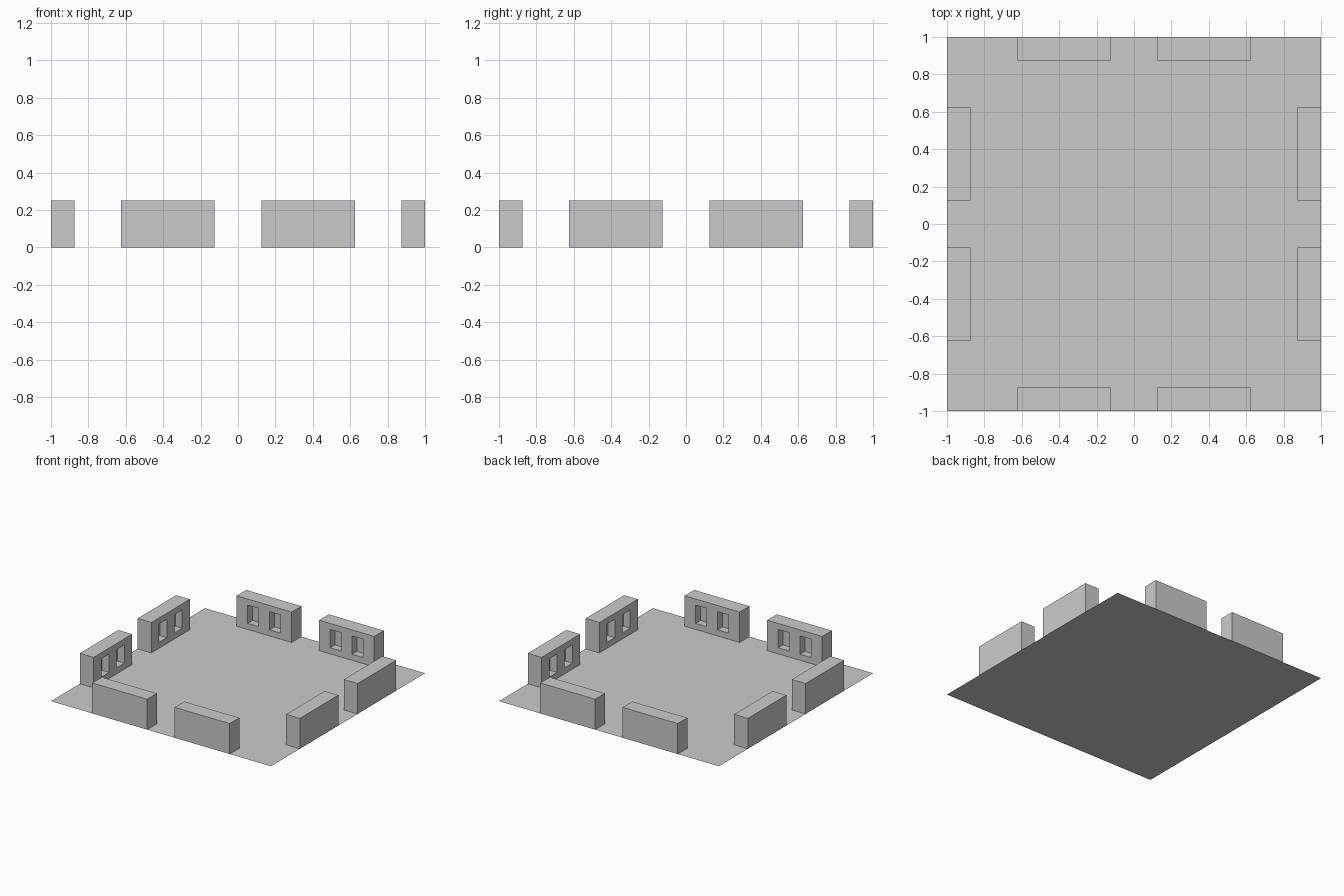
import bpy
import bmesh
from math import pi
from mathutils import Matrix, Vector

cube = bpy.data.objects.get("Cube")
if cube:
    bpy.data.objects.remove(cube, do_unlink=True)

LENGTH, DEPTH, HEIGHT = 0.5, 0.125, 0.25
NICHE_DEPTH = 0.0625

grey = bpy.data.materials.new("plain_grey")
grey.use_nodes = True
colour = (0.6, 0.6, 0.6, 1)
grey.diffuse_color = colour
grey.node_tree.nodes["Principled BSDF"].inputs["Base Color"].default_value = colour


def add_object(name, bm):
    mesh = bpy.data.meshes.new(name)
    bm.to_mesh(mesh)
    bm.free()
    mesh.materials.append(grey)
    obj = bpy.data.objects.new(name, mesh)
    bpy.context.collection.objects.link(obj)
    return obj


def inner_faces(bm):
    bm.normal_update()
    return [f for f in bm.faces if f.normal.y > 0.9]


def cut_inner(bm, axis, value):
    faces = inner_faces(bm)
    edges = {e for f in faces for e in f.edges}
    verts = {v for f in faces for v in f.verts}
    normal = Vector((0, 0, 0))
    normal[axis] = 1
    bmesh.ops.bisect_plane(bm, geom=faces + list(edges) + list(verts),
                           plane_co=normal * value, plane_no=normal)


def wall(name, x, turn):
    """Block with two window niches sunk into the side facing the middle."""
    bm = bmesh.new()
    bmesh.ops.create_cube(bm, size=1)
    bmesh.ops.scale(bm, vec=(LENGTH, DEPTH, HEIGHT), verts=bm.verts)
    bmesh.ops.translate(bm, vec=(0, 0, HEIGHT / 2), verts=bm.verts)
    for value in (-0.15, -0.05, 0.05, 0.15):
        cut_inner(bm, 0, value)
    for value in (0.05, 0.2):
        cut_inner(bm, 2, value)
    # Sink the two openings
    niches = [f for f in inner_faces(bm)
              if 0.05 < abs(f.calc_center_median().x) < 0.15
              and 0.05 < f.calc_center_median().z < 0.2]
    for face in niches:
        new = bmesh.ops.extrude_discrete_faces(bm, faces=[face])["faces"][0]
        bmesh.ops.translate(bm, vec=(0, -NICHE_DEPTH, 0), verts=new.verts)
    # Merge the leftover strips around the openings
    bm.normal_update()
    bmesh.ops.dissolve_limit(bm, angle_limit=0.01, verts=bm.verts, edges=bm.edges)
    place = Matrix.Rotation(turn, 4, "Z") @ Matrix.Translation((x, DEPTH / 2 - 1, 0))
    bmesh.ops.transform(bm, matrix=place, verts=bm.verts)
    bmesh.ops.recalc_face_normals(bm, faces=bm.faces)
    add_object(name, bm)


# Floor sheet
floor = bmesh.new()
bmesh.ops.create_grid(floor, x_segments=1, y_segments=1, size=1)
add_object("floor", floor)

# A pair of walls along each edge
for i, side in enumerate(("front", "left", "back", "right")):
    for label, x in (("first", -0.375), ("second", 0.375)):
        wall(f"{side}_wall_{label}", x, i * pi / 2)
